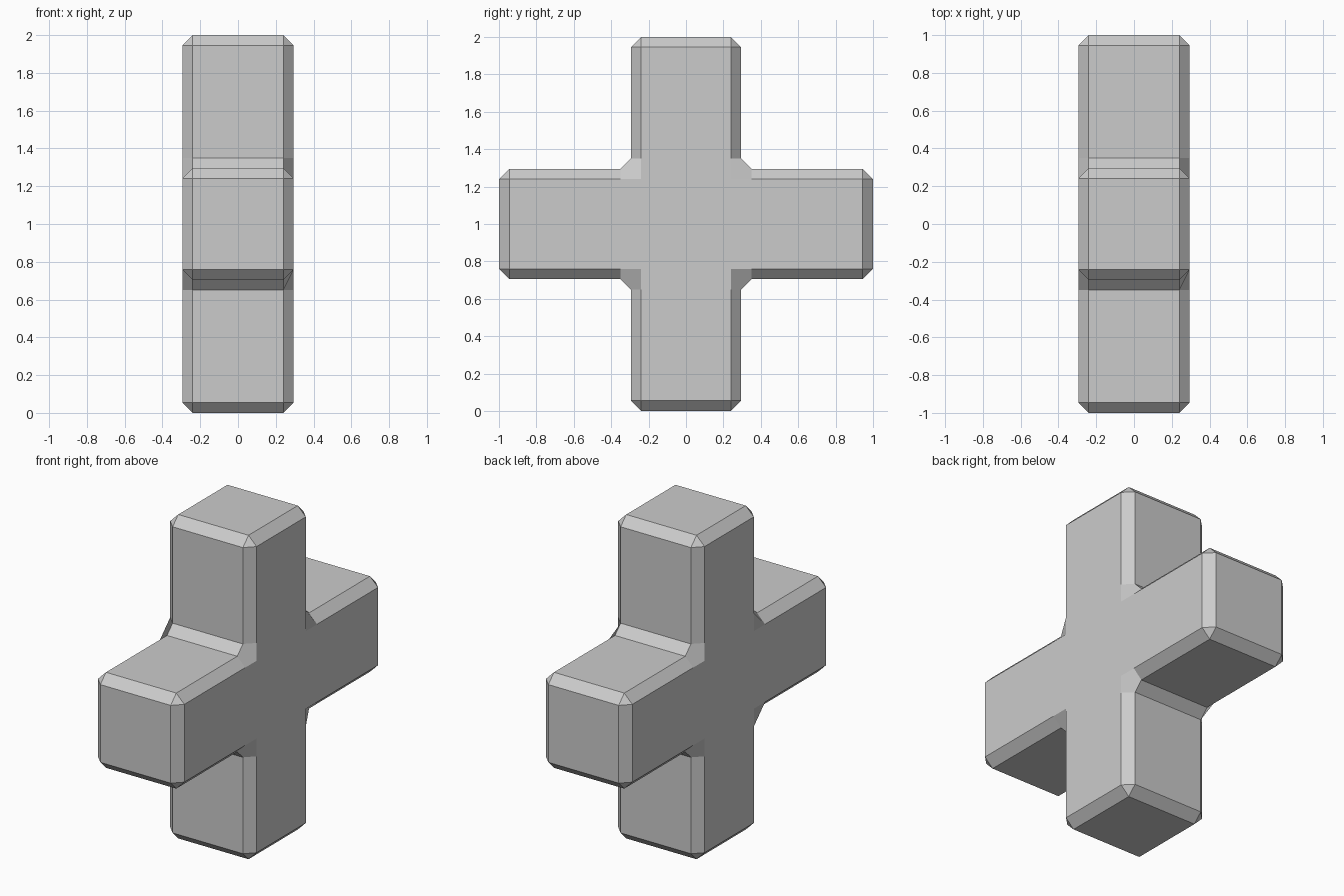
import bpy, bmesh

if "Cube" in bpy.data.objects:
    bpy.data.objects.remove(bpy.data.objects["Cube"])

HALF = 0.295    # half width of every arm
REACH = 1.0     # arm length from the centre
CENTRE_Z = 1.0
BEVEL = 0.055

# Plus-shaped profile in the y-z plane: one quarter turned four times
profile = []
y_z = [(REACH, -HALF), (REACH, HALF), (HALF, HALF)]
for _ in range(4):
    profile += y_z
    y_z = [(-z, y) for y, z in y_z]

# Extrude the profile along x
bm = bmesh.new()
face = bm.faces.new([bm.verts.new((-HALF, y, z + CENTRE_Z)) for y, z in profile])
ext = bmesh.ops.extrude_face_region(bm, geom=[face], use_keep_orig=True)
moved = [v for v in ext["geom"] if isinstance(v, bmesh.types.BMVert)]
bmesh.ops.translate(bm, verts=moved, vec=(2 * HALF, 0, 0))
bmesh.ops.recalc_face_normals(bm, faces=bm.faces)

mesh = bpy.data.meshes.new("plus_block")
bm.to_mesh(mesh)
bm.free()
plus_block = bpy.data.objects.new("plus_block", mesh)
bpy.context.collection.objects.link(plus_block)

# Flat chamfer on all edges, with patched inner corners
bevel = plus_block.modifiers.new("chamfer", 'BEVEL')
bevel.width = BEVEL
bevel.segments = 1
bevel.limit_method = 'ANGLE'
bevel.miter_outer = 'MITER_PATCH'
